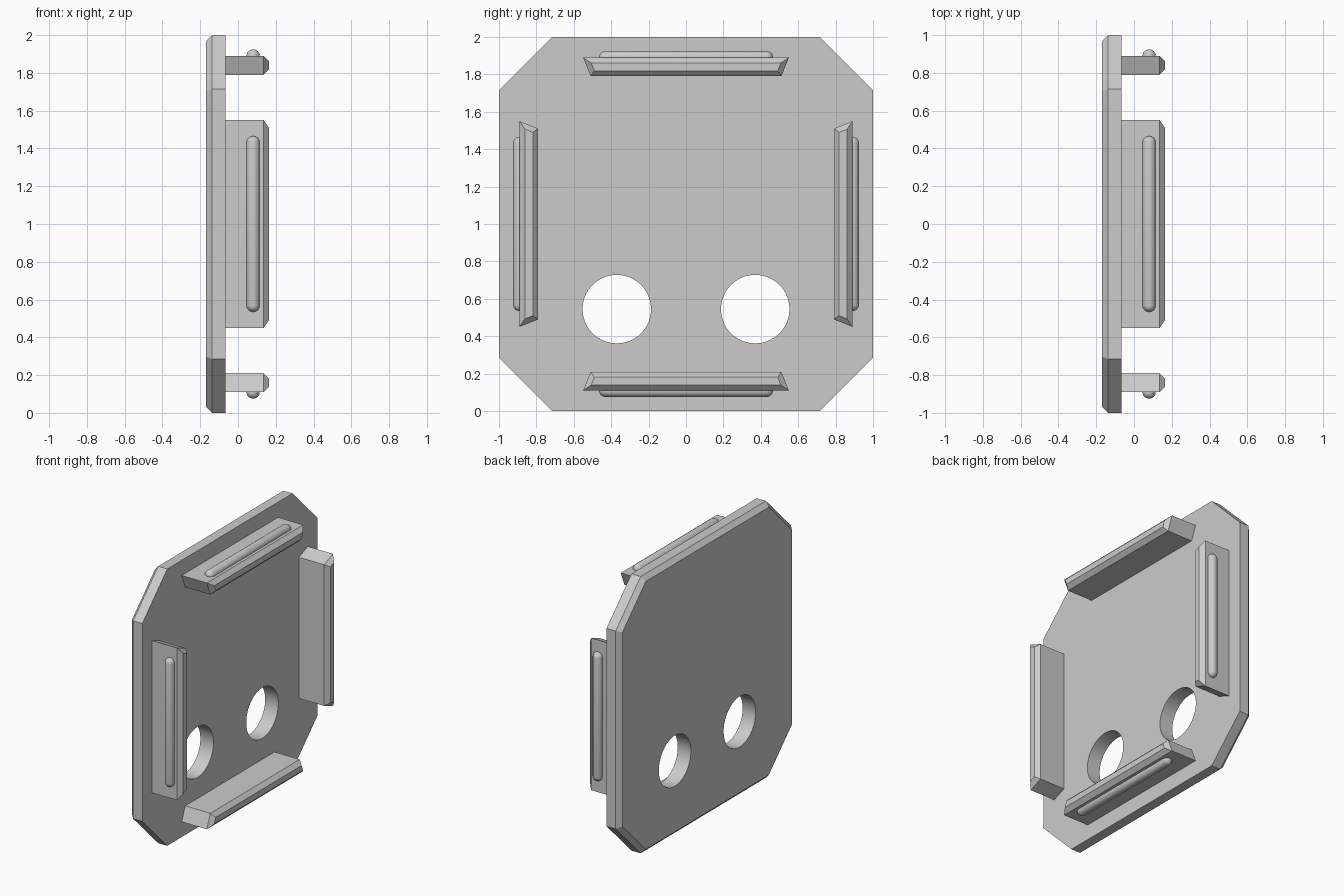
import bpy, bmesh, math
from mathutils import Matrix, Vector

old = bpy.data.objects.get("Cube")
if old:
    bpy.data.objects.remove(old, do_unlink=True)

grey = bpy.data.materials.new("plain_grey")
grey.use_nodes = True
colour = (0.6, 0.6, 0.6, 1)
grey.diffuse_color = colour
grey.node_tree.nodes["Principled BSDF"].inputs["Base Color"].default_value = colour

CENTRE = Matrix.Translation((0, 0, 1))
FACE_X = -0.065   # inner face of the plate


def make_object(name, bm, matrix=CENTRE):
    bm.transform(matrix)
    bmesh.ops.recalc_face_normals(bm, faces=bm.faces)
    mesh = bpy.data.meshes.new(name)
    bm.to_mesh(mesh)
    bm.free()
    mesh.materials.append(grey)
    obj = bpy.data.objects.new(name, mesh)
    bpy.context.collection.objects.link(obj)
    return obj


def chamfered_prism(outline, x_start, x_end, chamfer):
    """Extrude a (y, z) outline along x and chamfer the rim at x_end."""
    bm = bmesh.new()
    base = bm.faces.new([bm.verts.new((x_start, y, z)) for y, z in outline])
    ext = bmesh.ops.extrude_face_region(bm, geom=[base], use_keep_orig=True)["geom"]
    ends = [g for g in ext if isinstance(g, bmesh.types.BMVert)]
    bmesh.ops.translate(bm, verts=ends, vec=(x_end - x_start, 0, 0))
    bmesh.ops.recalc_face_normals(bm, faces=bm.faces)
    rim = [e for e in bm.edges if all(abs(v.co.x - x_end) < 1e-5 for v in e.verts)]
    bmesh.ops.bevel(bm, geom=rim, offset=chamfer, segments=1, profile=0.5, affect='EDGES')
    return bm


# Octagonal plate with a chamfered outer rim
c = 0.715
octagon = [(c, 1), (1, c), (1, -c), (c, -1), (-c, -1), (-1, -c), (-1, c), (-c, 1)]
plate = make_object("plate", chamfered_prism(octagon, FACE_X, -0.17, 0.032))

# Two round holes through the plate
for side in (-1, 1):
    bm = bmesh.new()
    bmesh.ops.create_cone(bm, cap_ends=True, segments=64, radius1=0.183, radius2=0.183, depth=1)
    bm.transform(Matrix.Translation((0, 0.37 * side, 0.545)) @ Matrix.Rotation(math.pi / 2, 4, 'Y'))
    cutter = make_object("hole_cutter", bm, Matrix.Identity(4))
    cutter.hide_render = True
    mod = plate.modifiers.new("hole", 'BOOLEAN')
    mod.operation, mod.solver, mod.object = 'DIFFERENCE', 'EXACT', cutter
    bpy.context.view_layer.objects.active = plate
    bpy.ops.object.modifier_apply(modifier=mod.name)
    bpy.data.objects.remove(cutter, do_unlink=True)
bpy.ops.object.select_all(action='DESELECT')
plate.select_set(True)
bpy.ops.object.shade_smooth_by_angle(angle=math.radians(20))

# Four clips, each a tapered tab with a rounded snap ridge on its outer side
tab_outline = [(-0.55, 0.89), (0.55, 0.89), (0.51, 0.79), (-0.51, 0.79)]
for i, place in enumerate(("top", "left", "bottom", "right")):
    turn = CENTRE @ Matrix.Rotation(-i * math.pi / 2, 4, 'X')
    make_object(place + "_tab", chamfered_prism(tab_outline, FACE_X, 0.165, 0.029), turn)

    bm = bmesh.new()
    bmesh.ops.create_uvsphere(bm, u_segments=24, v_segments=15, radius=0.035)
    for v in bm.verts:
        v.co.z += math.copysign(0.43, v.co.z)
    bm.transform(Matrix.Translation((0.08, 0, 0.89)) @ Matrix.Rotation(math.pi / 2, 4, 'X'))
    ridge = make_object(place + "_ridge", bm, turn)
    for p in ridge.data.polygons:
        p.use_smooth = True
